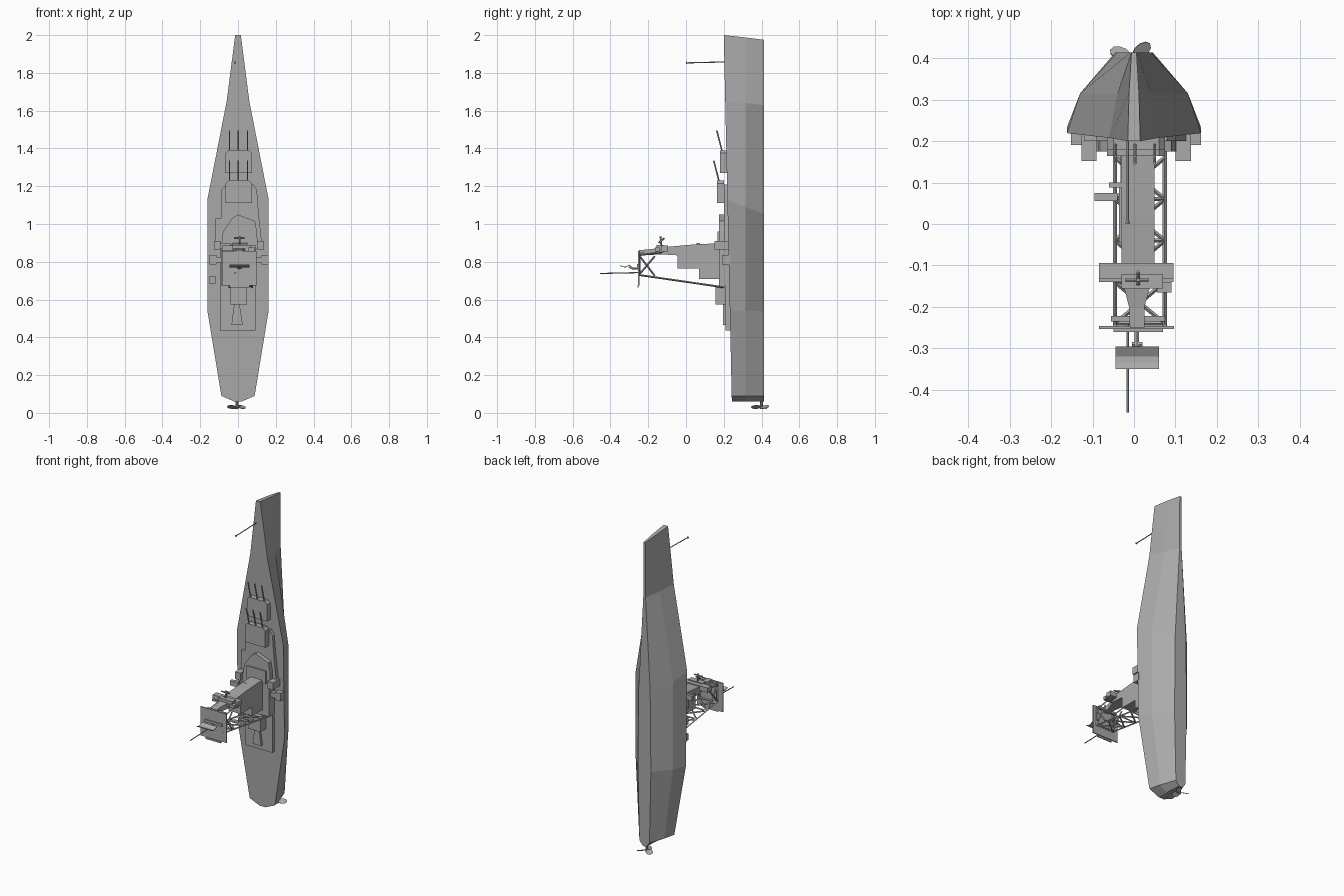
import bpy, bmesh, math
from mathutils import Vector, Matrix

cube = bpy.data.objects.get("Cube")
if cube:
    bpy.data.objects.remove(cube, do_unlink=True)

grey = bpy.data.materials.new("ship grey")
grey.use_nodes = True
grey.diffuse_color = (0.4, 0.4, 0.4, 1)
grey.node_tree.nodes["Principled BSDF"].inputs["Base Color"].default_value = (0.4, 0.4, 0.4, 1)


def finish(name, bm):
    bmesh.ops.recalc_face_normals(bm, faces=bm.faces)
    mesh = bpy.data.meshes.new(name)
    bm.to_mesh(mesh)
    bm.free()
    mesh.materials.append(grey)
    ob = bpy.data.objects.new(name, mesh)
    bpy.context.collection.objects.link(ob)
    return ob


def loft(name, rings):
    """Skin a list of equal-length point rings and cap both ends."""
    bm = bmesh.new()
    rows = [[bm.verts.new(p) for p in ring] for ring in rings]
    n = len(rows[0])
    for a, b in zip(rows, rows[1:]):
        for i in range(n):
            j = (i + 1) % n
            bm.faces.new((a[i], a[j], b[j], b[i]))
    bm.faces.new(rows[0])
    bm.faces.new(rows[-1])
    return finish(name, bm)


def prism(name, outline, y0, y1):
    """Extrude an x-z outline along y."""
    return loft(name, [[(x, y, z) for x, z in outline] for y in (y0, y1)])


def box(name, x0, x1, y0, y1, z0, z1):
    return prism(name, [(x0, z0), (x1, z0), (x1, z1), (x0, z1)], y0, y1)


def rods(name, pairs, r=0.004, sides=6):
    """Join straight bars, each given by two end points."""
    bm = bmesh.new()
    for a, b in pairs:
        a, b = Vector(a), Vector(b)
        d = b - a
        m = Matrix.Translation((a + b) / 2) @ d.to_track_quat('Z', 'Y').to_matrix().to_4x4()
        bmesh.ops.create_cone(bm, cap_ends=True, segments=sides, radius1=r, radius2=r,
                              depth=d.length, matrix=m)
    return finish(name, bm)


# Hull: deck, chine and keel half-widths at each station
stations = [  # z deck, z keel, deck, chine, keel
    (2.0, 1.975, 0.015, 0.012, 0.006),
    (1.65, 1.63, 0.06, 0.04, 0.008),
    (1.13, 1.05, 0.162, 0.13, 0.04),
    (0.54, 0.54, 0.162, 0.13, 0.045),
    (0.09, 0.09, 0.088, 0.07, 0.035),
    (0.06, 0.06, 0.02, 0.018, 0.012)]
rings = []
for zd, zk, d, c, k in stations:
    yd = 0.2 + (2 - zd) * 0.022
    half = [(d, yd, zd), (c, 0.315, (zd + zk) / 2), (k, 0.414, zk)]
    rings.append(half + [(-x, y, z) for x, y, z in reversed(half)])
loft("hull", rings)

# Propeller
rods("propeller_shaft", [((-0.005, 0.4, 0.02), (-0.005, 0.4, 0.09))], 0.007, 8)
bm = bmesh.new()
for angle in (-80, 40, 160):
    m = (Matrix.Translation((-0.005, 0.4, 0.03)) @ Matrix.Rotation(math.radians(angle), 4, 'Z')
         @ Matrix.Rotation(math.radians(30), 4, 'X'))
    ring = []
    for i in range(10):
        t = math.tau * i / 10
        ring.append(bm.verts.new(m @ Vector((0.03 + 0.026 * math.cos(t), 0.018 * math.sin(t), 0))))
    top = bmesh.ops.extrude_face_region(bm, geom=[bm.faces.new(ring)])["geom"]
    shift = m.to_3x3() @ Vector((0, 0, 0.003))
    bmesh.ops.translate(bm, verts=[v for v in top if isinstance(v, bmesh.types.BMVert)], vec=shift)
finish("propeller_blades", bm)

# Flagstaffs
rods("bow_staff", [((-0.015, 0, 1.853), (-0.015, 0.21, 1.858))], 0.003)
rods("bow_staff_tip", [((-0.015, 0, 1.853), (-0.015, 0.006, 1.853))], 0.006)
rods("mast_spike", [((-0.015, -0.455, 0.738), (-0.015, -0.24, 0.743))], 0.003)

# Forward gun turrets, three barrels each
for label, z, y in (("forward", 1.27, 0.18), ("upper", 1.11, 0.164)):
    prism(label + "_turret", [(-0.065, z), (0.075, z), (0.075, z + 0.105), (0.06, z + 0.12),
                              (-0.05, z + 0.12), (-0.065, z + 0.105)], y, y + 0.036)
    box(label + "_turret_base", -0.035, 0.045, y + 0.03, 0.23, z + 0.02, z + 0.1)
    rods(label + "_turret_guns", [((x, y + 0.015, z + 0.1), (x, y - 0.017, z + 0.225))
                                  for x in (-0.045, 0.002, 0.05)], 0.004)

# Deckhouses
prism("main_deckhouse", [(-0.12, 0.87), (0.13, 0.87), (0.11, 1.05), (0.1, 1.18), (0.08, 1.21),
                         (-0.06, 1.21), (-0.09, 1.18), (-0.09, 1.03), (-0.12, 1.03)], 0.2, 0.24)
box("aft_deckhouse", -0.095, 0.092, 0.21, 0.25, 0.435, 0.88)
prism("bridge_front", [(-0.09, 0.87), (0.105, 0.87), (0.1, 0.96), (0.09, 1.015), (0, 1.05),
                       (-0.03, 1.03), (-0.08, 0.96)], 0.175, 0.23)
box("bridge_roof", -0.06, 0.075, 0.168, 0.2, 0.88, 0.96)
box("tower_base", -0.09, 0.095, 0.175, 0.24, 0.675, 0.9)
box("aft_turret", -0.04, 0.048, 0.155, 0.22, 0.575, 0.67)
prism("aft_gunhouse", [(-0.035, 0.465), (0.025, 0.465), (0.008, 0.58), (-0.02, 0.58)], 0.195, 0.22)

# Side gun mounts
for side, c in (("right", -1), ("left", 1)):
    for name, x, z0, z1 in (("fore", 0.115, 0.865, 0.91), ("mid", 0.14, 0.785, 0.835)):
        a, b = sorted((c * (x - 0.02) + 0.005, c * (x + 0.017) + 0.005))
        y = 0.152 if name == "fore" else 0.19
        box(f"{side}_{name}_mount", a, b, y, 0.235, z0, z1)
        box(f"{side}_{name}_mount_arm", min(0, a), max(0, b), 0.19, 0.22, z0 + 0.01, z1 - 0.01)
box("right_aft_mount", -0.15, -0.12, 0.19, 0.24, 0.685, 0.725)

# Tower
loft("tower", [[(-0.03, y, z0), (0.05, y, z0), (0.05, y, z1), (-0.03, y, z1)]
               for y, z0, z1 in ((0.2, 0.83, 0.9), (0.02, 0.83, 0.89), (-0.14, 0.84, 0.875))])
box("tower_block_lower", -0.033, 0.05, 0.07, 0.2, 0.71, 0.86)
box("tower_block_upper", -0.036, 0.05, -0.045, 0.09, 0.765, 0.86)
box("search_light_box", -0.095, -0.04, 0.055, 0.075, 0.87, 0.9)
box("search_light_arm", -0.06, 0.0, 0.088, 0.1, 0.875, 0.895)
box("lookout_platform", -0.085, 0.095, -0.132, -0.094, 0.855, 0.885)
box("lookout_edge", -0.085, 0.095, -0.14, -0.13, 0.85, 0.86)
box("director", -0.03, 0.07, -0.155, -0.12, 0.85, 0.89)
box("director_side", 0.055, 0.09, -0.165, -0.14, 0.855, 0.875)
loft("tower_neck", [[(a, y, z0), (b, y, z0), (b, y, z1), (a, y, z1)] for y, a, b, z0, z1 in
                    ((-0.13, -0.03, 0.045, 0.84, 0.875), (-0.2, -0.012, 0.025, 0.835, 0.865),
                     (-0.25, -0.01, 0.025, 0.835, 0.862))])
box("yard", -0.055, 0.075, -0.235, -0.222, 0.835, 0.85)

# Small aerial on the platform
rods("aerial", [((0.01, -0.13, 0.88), (0.01, -0.135, 0.935)),
                ((-0.02, -0.135, 0.925), (0.035, -0.135, 0.925)),
                ((0.01, -0.145, 0.9), (0.01, -0.115, 0.925))], 0.005)

# Lattice legs, cross braces and zigzag
lx, rx = -0.046, 0.074


def leg_z(y):
    return 0.665 + (0.2 - y) * 0.145


bars = []
for x in (lx, rx):
    bars += [((x, 0.2, leg_z(0.2)), (x, -0.25, leg_z(-0.25))),
             ((x, -0.25, 0.73), (x, -0.165, 0.83)), ((x, -0.165, 0.725), (x, -0.245, 0.83)),
             ((x, -0.13, 0.85), (x, -0.25, 0.835)), ((x, -0.245, 0.73), (x, -0.245, 0.85))]
ys = [0.16 - 0.1 * i for i in range(5)]
for a, b in zip(ys, ys[1:]):
    for p, q in ((lx, rx), (rx, lx)):
        bars.append(((p, a, leg_z(a)), (q, b, leg_z(b))))
    bars.append(((lx, b, leg_z(b)), (rx, b, leg_z(b))))
rods("lattice_legs", bars, 0.005, 4)

# Mast plate with its ribs
box("mast_plate", -0.085, 0.097, -0.253, -0.246, 0.675, 0.857)
box("plate_rib", -0.045, 0.06, -0.258, -0.252, 0.665, 0.675)
box("plate_bar", -0.05, 0.07, -0.26, -0.252, 0.772, 0.787)

# Wavy radar panel on a short arm
wave = [(-0.35, 0.778), (-0.335, 0.772), (-0.32, 0.77), (-0.308, 0.776), (-0.296, 0.782)]
section = wave + [(y, z + 0.004) for y, z in reversed(wave)]
loft("radar_panel", [[(x, y, z) for y, z in section] for x in (-0.045, 0.06)])
rods("radar_arm", [((0.007, -0.25, 0.765), (0.007, -0.285, 0.765)),
                   ((0.007, -0.285, 0.765), (0.007, -0.3, 0.776)),
                   ((-0.005, -0.29, 0.768), (0.02, -0.29, 0.768))], 0.006)
